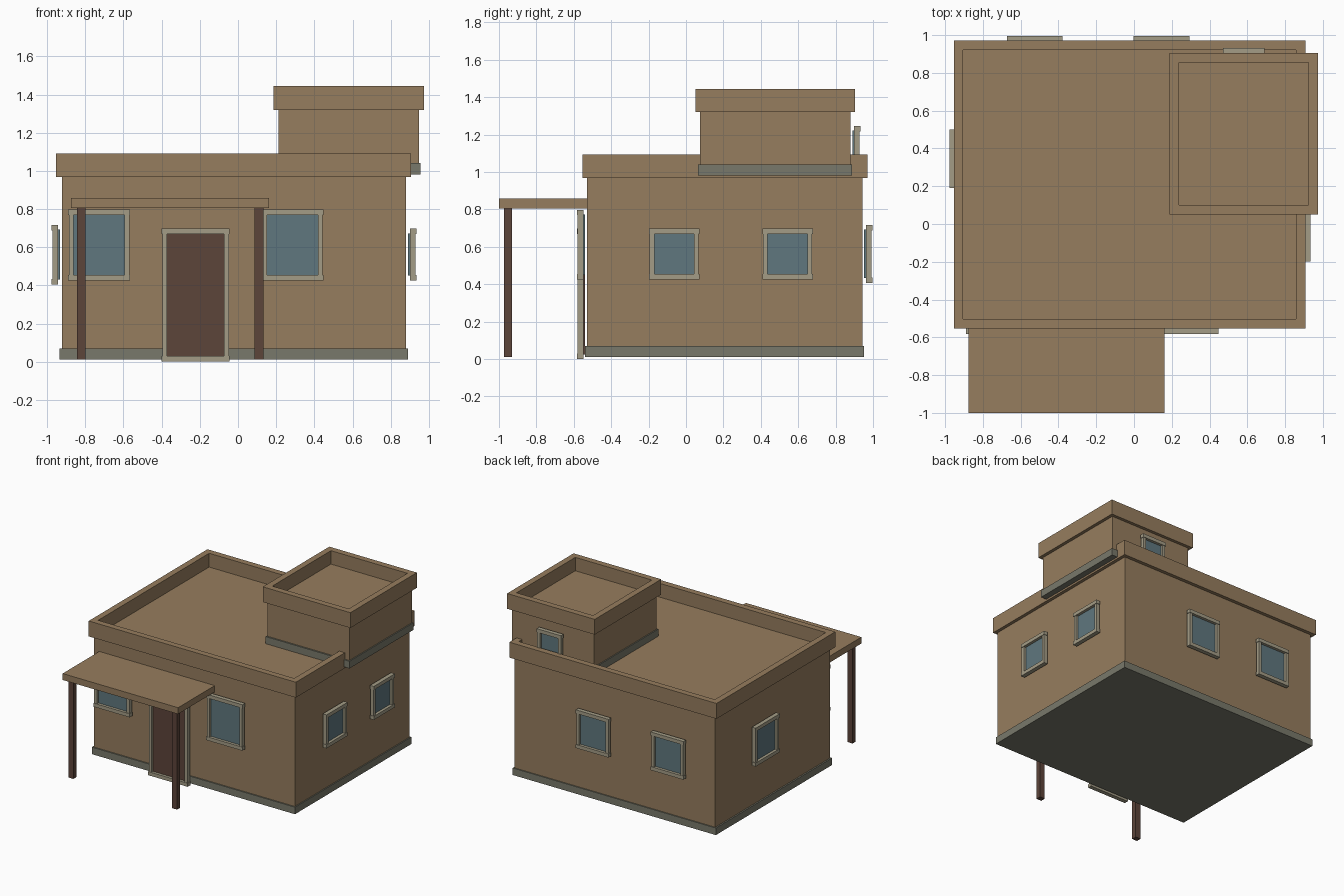
import bpy, bmesh
from mathutils import Matrix

if "Cube" in bpy.data.objects:
    bpy.data.objects.remove(bpy.data.objects["Cube"])


def material(name, rgb):
    m = bpy.data.materials.new(name)
    m.diffuse_color = (*rgb, 1)
    m.use_nodes = True
    m.node_tree.nodes["Principled BSDF"].inputs["Base Color"].default_value = m.diffuse_color
    return m


ADOBE = material("adobe", (0.305, 0.205, 0.112))
STONE = material("grey stone", (0.19, 0.19, 0.145))
TRIM = material("pale trim", (0.37, 0.335, 0.24))
GLASS = material("blue glass", (0.115, 0.185, 0.21))
WOOD = material("dark wood", (0.107, 0.058, 0.042))


def boxes(name, mat, parts, matrix=None):
    """One object from boxes given as (x0, x1, y0, y1, z0, z1)."""
    bm = bmesh.new()
    for x0, x1, y0, y1, z0, z1 in parts:
        m = Matrix.Translation(((x0 + x1) / 2, (y0 + y1) / 2, (z0 + z1) / 2))
        m = m @ Matrix.Diagonal((x1 - x0, y1 - y0, z1 - z0, 1))
        bmesh.ops.create_cube(bm, size=1, matrix=m)
    if matrix:
        bm.transform(matrix)
    me = bpy.data.meshes.new(name)
    bm.to_mesh(me)
    bm.free()
    me.materials.append(mat)
    ob = bpy.data.objects.new(name, me)
    bpy.context.collection.objects.link(ob)
    return ob


def parapet(name, x0, x1, y0, y1, z0, z1, t=0.05):
    """Rectangular ring with square section."""
    bm = bmesh.new()
    rings = []
    for d, z in ((0, z0), (0, z1), (t, z1), (t, z0)):
        rings.append([bm.verts.new((x, y, z)) for x, y in (
            (x0 + d, y0 + d), (x1 - d, y0 + d), (x1 - d, y1 - d), (x0 + d, y1 - d))])
    for k in range(4):
        a, b = rings[k], rings[(k + 1) % 4]
        for i in range(4):
            j = (i + 1) % 4
            bm.faces.new((a[i], a[j], b[j], b[i]))
    bmesh.ops.recalc_face_normals(bm, faces=bm.faces)
    me = bpy.data.meshes.new(name)
    bm.to_mesh(me)
    bm.free()
    me.materials.append(ADOBE)
    bpy.context.collection.objects.link(bpy.data.objects.new(name, me))


# Walls facing: rotation about z, position of the wall plane
ANGLE = {"front": 0, "right": 1, "back": 2, "left": 3}


def opening(name, side, wall, c, zc, w, h, fill):
    """Framed window or door standing slightly off a wall; local -y is outward."""
    rot = Matrix.Rotation(ANGLE[side] * 1.5707963268, 4, 'Z')
    base = {"front": (c, wall, zc), "back": (c, wall, zc),
            "left": (wall, c, zc), "right": (wall, c, zc)}[side]
    m = Matrix.Translation(base) @ rot
    a, b, t, p = w / 2, h / 2, 0.029, 0.004
    y0, y1 = -0.053, -0.019
    boxes(name + "_frame", TRIM, [
        (-a, a, y0, y1, b - t, b), (-a, a, y0, y1, -b, -b + t),
        (-a + p, -a + t, y0 + p, y1, -b + t, b - t),
        (a - t, a - p, y0 + p, y1, -b + t, b - t)], m)
    boxes(name + "_panel", fill, [
        (-a + t - p, a - t + p, -0.03, -0.010, -b + t - p, b - t + p)], m)


# Main block with stone footing and parapet
boxes("main_walls", ADOBE, [(-0.923, 0.881, -0.53, 0.943, 0.014, 0.98)])
boxes("main_footing", STONE, [(-0.935, 0.89, -0.54, 0.952, 0.011, 0.068)])
parapet("main_parapet", -0.954, 0.907, -0.553, 0.971, 0.967, 1.092)

# Roof room
boxes("roof_room_walls", ADOBE, [(0.213, 0.948, 0.075, 0.879, 0.985, 1.335)])
boxes("roof_room_footing", STONE, [(0.204, 0.957, 0.063, 0.887, 0.982, 1.04)])
parapet("roof_room_parapet", 0.187, 0.974, 0.051, 0.904, 1.32, 1.444)

# Porch
boxes("porch_roof", ADOBE, [(-0.875, 0.162, -1.0, -0.528, 0.805, 0.857)])
boxes("porch_posts", WOOD, [(x, x + 0.046, -0.972, -0.931, 0.011, 0.808)
                            for x in (-0.844, 0.087)])

# Door and windows
opening("door", "front", -0.53, -0.222, 0.349, 0.356, 0.698, WOOD)
for i, x in enumerate((-0.728, 0.285)):
    opening(f"front_window_{i + 1}", "front", -0.53, x, 0.611, 0.325, 0.373, GLASS)
for i, y in enumerate((-0.063, 0.543)):
    opening(f"right_window_{i + 1}", "right", 0.881, y, 0.562, 0.27, 0.272, GLASS)
for i, x in enumerate((-0.526, 0.146)):
    opening(f"back_window_{i + 1}", "back", 0.943, x, 0.562, 0.295, 0.31, GLASS)
opening("left_window", "left", -0.923, 0.345, 0.561, 0.31, 0.312, GLASS)
opening("roof_room_window", "back", 0.879, 0.581, 1.133, 0.22, 0.225, GLASS)
